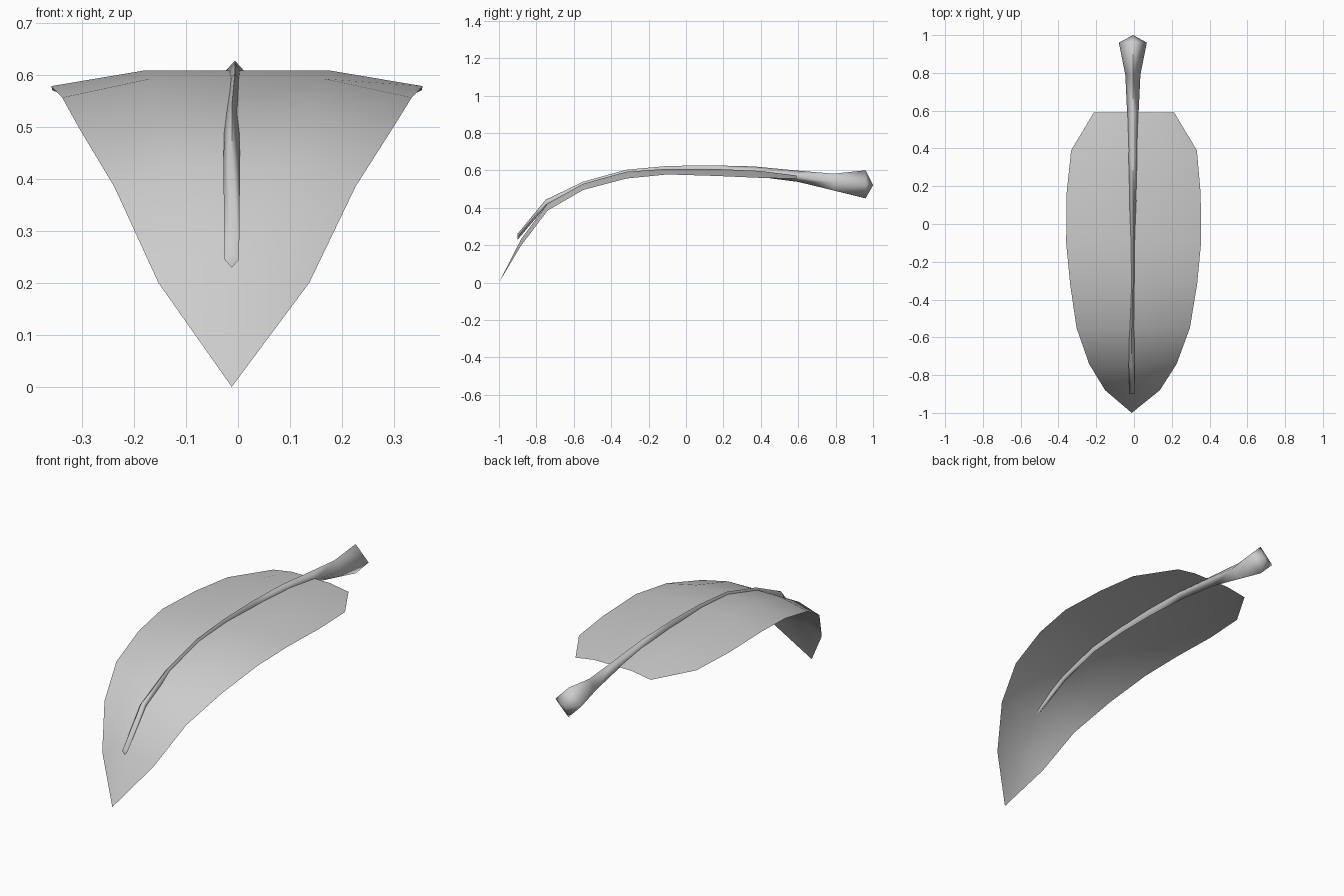
import bpy, math

if "Cube" in bpy.data.objects:
    bpy.data.objects.remove(bpy.data.objects["Cube"])

grey = bpy.data.materials.new("soft grey")
grey.diffuse_color = (0.6, 0.6, 0.6, 1)
grey.use_nodes = True
grey.node_tree.nodes["Principled BSDF"].inputs["Base Color"].default_value = grey.diffuse_color


def make(name, verts, faces, angle):
    me = bpy.data.meshes.new(name)
    me.from_pydata(verts, [], faces)
    me.materials.append(grey)
    ob = bpy.data.objects.new(name, me)
    bpy.context.collection.objects.link(ob)
    bpy.ops.object.select_all(action='DESELECT')
    ob.select_set(True)
    bpy.context.view_layer.objects.active = ob
    bpy.ops.object.shade_smooth_by_angle(angle=math.radians(angle))
    return ob


# leaf blade: rows of (y, centre x, half width, edge z, middle z)
rows = [(-0.88, -0.008, 0.145, 0.20, 0.235),
        (-0.74, -0.006, 0.232, 0.385, 0.422),
        (-0.55, -0.004, 0.300, 0.495, 0.528),
        (-0.32, -0.002, 0.336, 0.556, 0.592),
        (-0.10, -0.002, 0.357, 0.578, 0.608),
        (0.16, -0.002, 0.355, 0.570, 0.607),
        (0.39, 0.0, 0.333, 0.560, 0.597),
        (0.59, 0.0, 0.213, 0.555, 0.572)]
verts, faces = [(-0.012, -1.0, 0.0)], []
for y, cx, w, ze, zm in rows:
    for t in (-1, -0.5, 0, 0.5, 1):
        verts.append((cx + w * t, y, ze if abs(t) == 1 else zm))
for j in range(4):
    faces.append((0, 2 + j, 1 + j))
    for i in range(len(rows) - 1):
        a = 1 + i * 5 + j
        faces.append((a, a + 1, a + 6, a + 5))
make("leaf_blade", verts, faces, 60)

# midrib and stalk: diamond tube, rings of (y, z, half width, half height)
rings = [(-0.90, 0.245, 0.014, 0.016),
         (-0.75, 0.425, 0.016, 0.018),
         (-0.55, 0.523, 0.014, 0.016),
         (-0.32, 0.585, 0.012, 0.018),
         (-0.10, 0.603, 0.013, 0.020),
         (0.12, 0.605, 0.020, 0.022),
         (0.36, 0.595, 0.026, 0.026),
         (0.60, 0.568, 0.031, 0.030),
         (0.79, 0.537, 0.040, 0.045),
         (0.96, 0.525, 0.074, 0.075)]
sv, sf = [], []
for y, z, w, h in rings:
    cx = -0.012 if y < -0.5 else -0.006
    sv += [(cx + w, y, z), (cx, y, z + h), (cx - w, y, z), (cx, y, z - h)]
sv.append((-0.004, 1.0, 0.52))
last = len(sv) - 1
for k in range(4):
    n = (k + 1) % 4
    for i in range(len(rings) - 1):
        a = i * 4
        sf.append((a + k, a + 4 + k, a + 4 + n, a + n))
    sf.append((last - 4 + k, last, last - 4 + n))
sf.append((0, 1, 2, 3))
make("leaf_stalk", sv, sf, 91)
